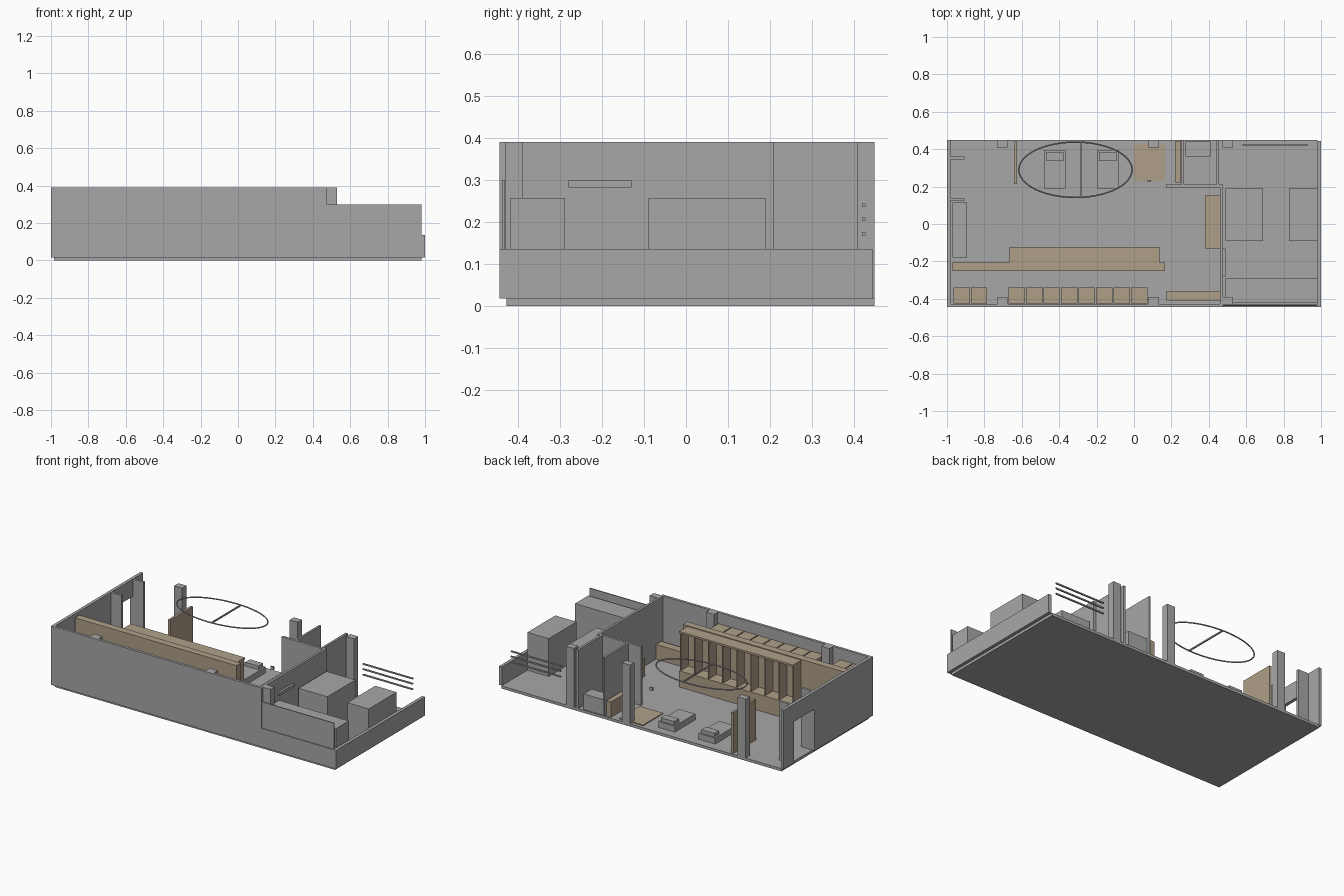
import bpy, bmesh, math
from mathutils import Matrix, Vector

cube = bpy.data.objects.get("Cube")
if cube:
    bpy.data.objects.remove(cube, do_unlink=True)


def material(name, rgb):
    m = bpy.data.materials.new(name)
    m.use_nodes = True
    m.diffuse_color = (*rgb, 1)
    m.node_tree.nodes["Principled BSDF"].inputs["Base Color"].default_value = (*rgb, 1)
    return m


GRAY = material("plain gray", (0.39, 0.39, 0.39))
WOOD = material("light wood", (0.43, 0.35, 0.25))
FLOOR, TOP = 0.017, 0.39


def boxes(name, mat, *spans):
    """One object from boxes given as (x0, x1, y0, y1, z0, z1)."""
    bm = bmesh.new()
    for x0, x1, y0, y1, z0, z1 in spans:
        place = Matrix.Translation(((x0 + x1) / 2, (y0 + y1) / 2, (z0 + z1) / 2))
        size = Matrix.Diagonal((x1 - x0, y1 - y0, z1 - z0, 1))
        bmesh.ops.create_cube(bm, size=1, matrix=place @ size)
    me = bpy.data.meshes.new(name)
    bm.to_mesh(me)
    bm.free()
    me.materials.append(mat)
    ob = bpy.data.objects.new(name, me)
    bpy.context.collection.objects.link(ob)
    return ob


# Floor slab and outer walls
boxes("floor_slab", GRAY, (-0.985, 0.98, -0.428, 0.45, 0, FLOOR))
boxes("front_wall", GRAY, (-0.98, 0.475, -0.445, -0.428, FLOOR, TOP))
boxes("front_low_wall", GRAY, (0.475, 0.98, -0.445, -0.428, FLOOR, 0.135))
boxes("front_screen", GRAY, (0.475, 0.98, -0.439, -0.432, 0.135, 0.3))
boxes("right_low_wall", GRAY, (0.98, 1, -0.445, 0.445, FLOOR, 0.135))

# Side wall with its doorway and porch cheeks
DOOR0, DOOR1 = 0.14, 0.345
boxes("side_wall", GRAY,
      (-1, -0.98, -0.445, DOOR0, FLOOR, TOP),
      (-1, -0.98, DOOR1, 0.45, FLOOR, TOP),
      (-1, -0.98, DOOR0, DOOR1, 0.28, TOP))
boxes("doorway_cheeks", GRAY,
      (-0.98, -0.905, DOOR0 - 0.015, DOOR0, FLOOR, TOP),
      (-0.98, -0.905, DOOR1, DOOR1 + 0.015, FLOOR, TOP))

# Inner partitions
boxes("cross_wall", GRAY, (0.46, 0.475, -0.428, 0.205, FLOOR, TOP))
boxes("wall_unit", GRAY, (0.475, 0.488, -0.28, -0.13, 0.282, 0.3))
boxes("back_room_walls", GRAY,
      (0.17, 0.475, 0.195, 0.21, FLOOR, TOP),
      (0.255, 0.268, 0.21, 0.45, FLOOR, TOP),
      (0.44, 0.455, 0.21, 0.45, FLOOR, TOP))

# Columns along both long sides
for x in (-0.705, 0.105, 0.5):
    boxes("back_column", GRAY, (x - 0.028, x + 0.028, 0.408, 0.45, FLOOR, TOP))
    boxes("front_column", GRAY, (x - 0.028, x + 0.028, -0.43, -0.39, FLOOR, TOP))

# Plain blocks in the right-hand yard and inside the rooms
boxes("yard_block_inner", GRAY, (0.488, 0.69, -0.09, 0.19, FLOOR, 0.257))
boxes("yard_block_outer", GRAY, (0.83, 0.98, -0.09, 0.19, FLOOR, 0.257))
boxes("yard_bench", GRAY, (0.488, 0.98, -0.42, -0.288, FLOOR, 0.257))
boxes("back_room_cabinet", GRAY, (0.275, 0.41, 0.36, 0.44, FLOOR, 0.115))
boxes("side_cabinet", GRAY, (-0.97, -0.892, -0.18, 0.115, FLOOR, 0.11))
boxes("small_speaker", GRAY, (0.072, 0.09, 0.225, 0.235, 0.145, 0.165))

# Two beds with pillows
for x in (-0.423, -0.14):
    boxes("bed", GRAY, (x - 0.058, x + 0.058, 0.19, 0.395, FLOOR, 0.055))
    boxes("pillow", GRAY, (x - 0.046, x + 0.046, 0.338, 0.386, 0.055, 0.078))

# Wooden counters, screens and mat
boxes("tall_partition", WOOD, (-0.97, 0.165, -0.25, -0.205, FLOOR, 0.375))
boxes("shelf_base", WOOD, (-0.665, 0.135, -0.205, -0.123, FLOOR, 0.12))
boxes("shelf_top", WOOD, (-0.665, 0.135, -0.205, -0.123, 0.358, 0.37))
step = 0.79 / 8
boxes("shelf_dividers", WOOD,
      *[(-0.663 + i * step, -0.657 + i * step, -0.205, -0.13, 0.12, 0.358)
        for i in range(9)])
pitch = 0.0935
for i in range(8):
    x = -0.67 + i * pitch
    boxes("front_locker", WOOD, (x, x + 0.087, -0.426, -0.34, FLOOR, 0.32))
for x in (-0.965, -0.872):
    boxes("corner_locker", WOOD, (x, x + 0.087, -0.426, -0.34, FLOOR, 0.32))
boxes("front_counter", WOOD, (0.175, 0.46, -0.41, -0.358, FLOOR, 0.11))
boxes("cross_wall_counter", WOOD, (0.38, 0.46, -0.13, 0.152, FLOOR, 0.13))
boxes("bed_screen", WOOD, (-0.64, -0.625, 0.215, 0.44, FLOOR, 0.275))
boxes("back_room_shelf", WOOD, (0.218, 0.25, 0.222, 0.44, FLOOR, 0.115))
boxes("floor_mat", WOOD, (0.0, 0.165, 0.23, 0.43, FLOOR, 0.023))

# Three rails at the back of the yard
boxes("yard_rails", GRAY,
      *[(0.58, 0.93, 0.42, 0.428, z - 0.004, z + 0.004) for z in (0.172, 0.207, 0.24)])

# Oval curtain track with a cross bar
bpy.ops.mesh.primitive_torus_add(major_segments=48, minor_segments=6, major_radius=1,
                                 minor_radius=0.01)
track = bpy.context.object
track.name = "oval_track"
for v in track.data.vertices:
    flat = Vector((v.co.x, v.co.y))
    angle, offset = math.atan2(flat.y, flat.x), flat.length - 1
    c, s = math.cos(angle), math.sin(angle)
    v.co = (-0.313 + c * (0.303 + offset * 0.4), 0.29 + s * (0.148 + offset * 0.4),
            0.376 + v.co.z * 0.4)
track.data.materials.append(GRAY)
boxes("track_cross_bar", GRAY, (-0.289, -0.281, 0.143, 0.437, 0.372, 0.38))
